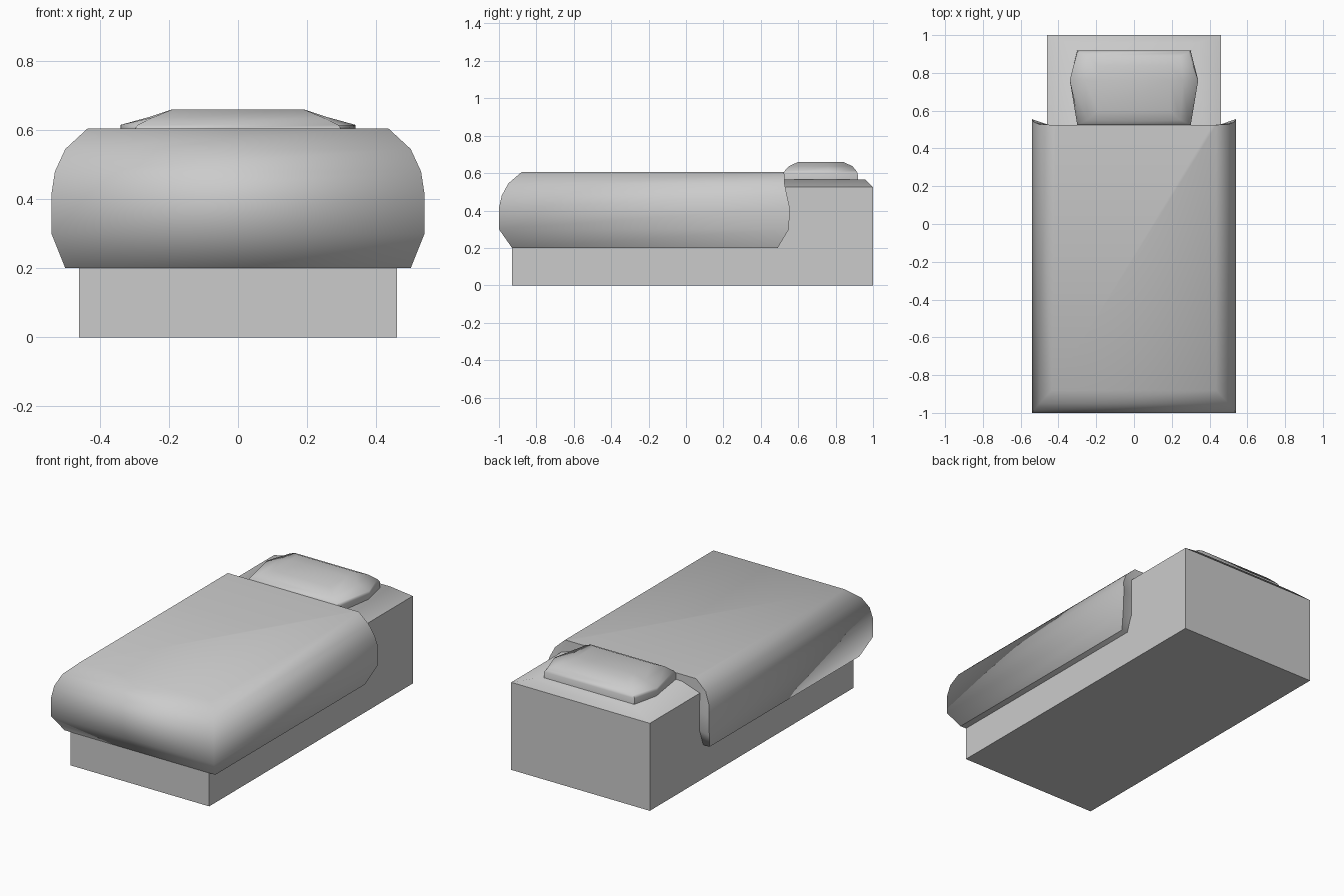
import bpy, bmesh
from math import radians

if "Cube" in bpy.data.objects:
    bpy.data.objects.remove(bpy.data.objects["Cube"])


def loft(name, rings, angle):
    """Skin a stack of closed rings, cap both ends, smooth below the given angle."""
    bm = bmesh.new()
    loops = [[bm.verts.new(p) for p in ring] for ring in rings]
    n = len(loops[0])
    for low, high in zip(loops, loops[1:]):
        for i in range(n):
            j = (i + 1) % n
            bm.faces.new((low[i], low[j], high[j], high[i]))
    bm.faces.new(loops[0][::-1])
    bm.faces.new(loops[-1])
    bmesh.ops.recalc_face_normals(bm, faces=bm.faces)
    mesh = bpy.data.meshes.new(name)
    bm.to_mesh(mesh)
    bm.free()
    obj = bpy.data.objects.new(name, mesh)
    bpy.context.collection.objects.link(obj)
    bpy.ops.object.select_all(action='DESELECT')
    obj.select_set(True)
    bpy.context.view_layer.objects.active = obj
    bpy.ops.object.shade_smooth_by_angle(angle=radians(angle))
    return obj


def mirrored(half, z):
    """Close a right-hand outline (front to back) with its mirror image."""
    return [(x, y, z) for x, y in half] + [(-x, y, z) for x, y in reversed(half)]


# Bed base with a softly crowned mattress top
base_levels = [(0.46, -0.93, 1.0, 0.0), (0.46, -0.93, 1.0, 0.525),
               (0.34, -0.85, 0.96, 0.565)]
base = loft("bed_base", [mirrored([(x, f), (x, b)], z)
                         for x, f, b, z in base_levels], 50)
# keep the crown's lower rim crisp
for edge in base.data.edges:
    if all(abs(base.data.vertices[v].co.z - 0.525) < 0.001 for v in edge.vertices):
        edge.use_edge_sharp = True

# Puffy duvet: half width, front y, back y of the side flap, height
duvet_levels = [(0.50, -0.93, 0.49, 0.20), (0.54, -1.00, 0.55, 0.30),
                (0.54, -1.00, 0.555, 0.415), (0.53, -0.985, 0.54, 0.48),
                (0.50, -0.95, 0.527, 0.545), (0.435, -0.88, 0.525, 0.605)]
duvet = loft("duvet", [mirrored([(x, f), (x, b), (min(0.45, x - 0.02), min(b, 0.525))], z)
                       for x, f, b, z in duvet_levels], 100)
# crisp rims around the back and the underside
rim = {}
for poly in duvet.data.polygons:
    hard = poly.normal.y > 0.6 or poly.normal.z < -0.9
    for key in poly.edge_keys:
        rim.setdefault(key, []).append(hard)
for edge in duvet.data.edges:
    edge.use_edge_sharp = len(set(rim[edge.key])) > 1

# Pillow: end half width, middle half width, front y, back y, height
pillow_levels = [(0.30, 0.335, 0.525, 0.92, 0.55), (0.30, 0.34, 0.522, 0.918, 0.60),
                 (0.29, 0.34, 0.53, 0.908, 0.615), (0.245, 0.26, 0.55, 0.89, 0.637),
                 (0.19, 0.19, 0.60, 0.84, 0.66)]
loft("pillow", [mirrored([(e, f), (m, 0.76), (e, b)], z)
                for e, m, f, b, z in pillow_levels], 60)
